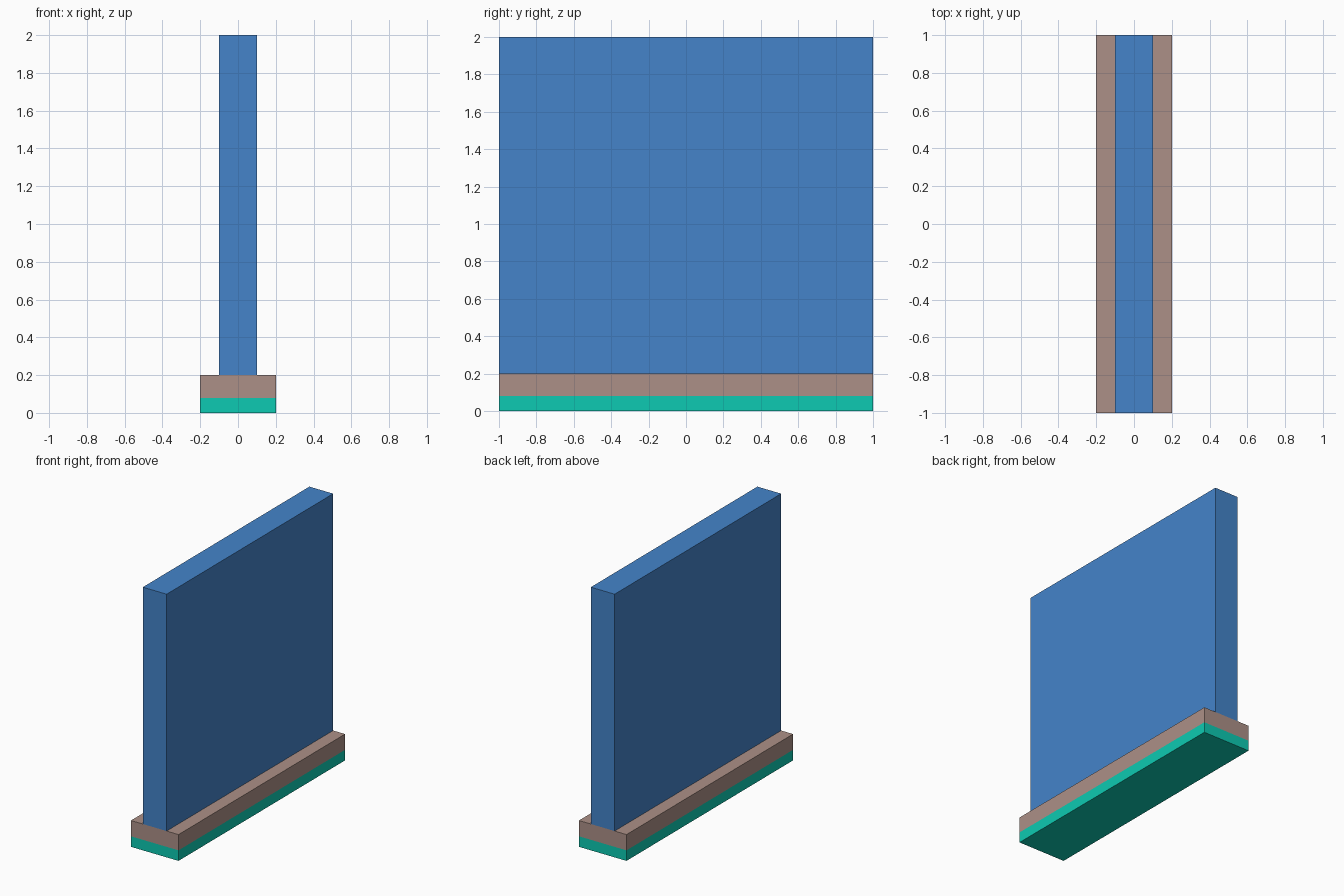
import bpy, bmesh

if "Cube" in bpy.data.objects:
    bpy.data.objects.remove(bpy.data.objects["Cube"])


def material(name, rgb):
    m = bpy.data.materials.new(name)
    m.diffuse_color = (*rgb, 1.0)
    m.use_nodes = True
    m.node_tree.nodes["Principled BSDF"].inputs["Base Color"].default_value = m.diffuse_color
    return m


blue = material("blue", (0.058, 0.231, 0.591))
brown = material("dusty_brown", (0.413, 0.279, 0.242))
teal = material("teal", (0.004, 0.591, 0.445))


def box(name, width, depth, z0, z1, mats, split=None):
    """Centred box; below the split height faces use the second material."""
    bm = bmesh.new()
    bmesh.ops.create_cube(bm, size=1)
    for v in bm.verts:
        v.co = (v.co.x * width, v.co.y * depth, z1 if v.co.z > 0 else z0)
    if split is not None:
        bmesh.ops.bisect_plane(bm, geom=bm.verts[:] + bm.edges[:] + bm.faces[:],
                               plane_co=(0, 0, split), plane_no=(0, 0, 1))
        for f in bm.faces:
            f.material_index = int(f.calc_center_median().z < split)
    me = bpy.data.meshes.new(name)
    bm.to_mesh(me)
    bm.free()
    for m in mats:
        me.materials.append(m)
    ob = bpy.data.objects.new(name, me)
    bpy.context.collection.objects.link(ob)
    return ob


# Upright wall panel
box("wall_panel", 0.2, 2.0, 0.2, 2.0, [blue])
# Wider plinth with a teal band along its foot
box("base_plinth", 0.4, 2.0, 0.0, 0.2, [brown, teal], split=0.08)
